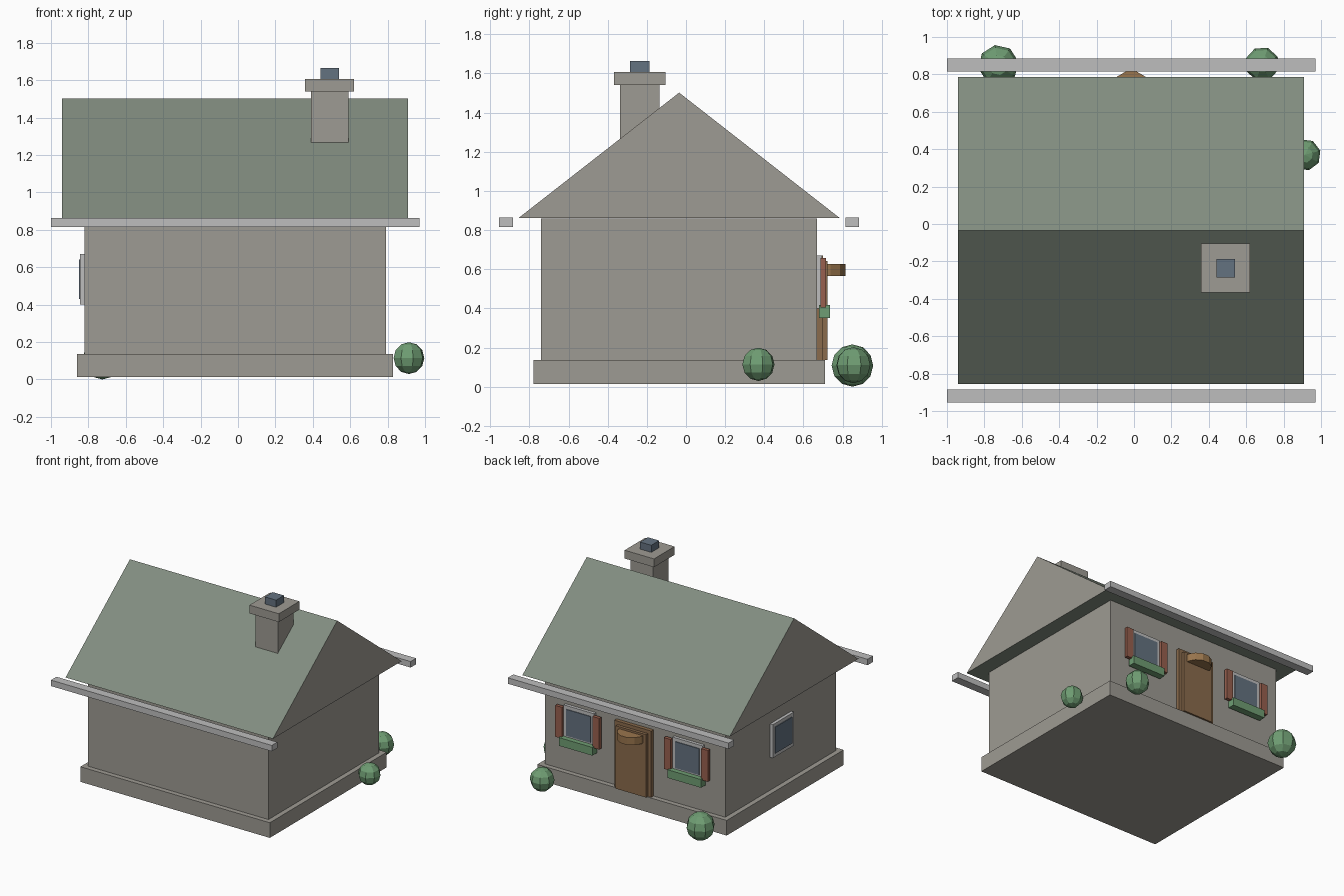
import bpy, math
from mathutils import Matrix

cube = bpy.data.objects.get("Cube")
if cube:
    bpy.data.objects.remove(cube, do_unlink=True)

CX, CY = -0.015, -0.035   # centre of the house


def material(name, hex_code):
    """Flat material from an sRGB hex colour, converted to linear."""
    srgb = [int(hex_code[i:i + 2], 16) / 255 for i in (0, 2, 4)]
    colour = [((c + 0.055) / 1.055) ** 2.4 for c in srgb] + [1]
    mat = bpy.data.materials.new(name)
    mat.use_nodes = True
    mat.diffuse_color = colour
    mat.node_tree.nodes["Principled BSDF"].inputs["Base Color"].default_value = colour
    return mat


STONE = material("warm grey stone", "9E9B93")
ROOF = material("sage roof", "828D80")
TRIM = material("pale grey trim", "BEBEBE")
GLASS = material("slate blue glass", "647280")
DOOR = material("brown wood", "8A6B4C")
AWNING = material("light brown wood", "99754D")
SHUTTER = material("red brown shutter", "98604E")
LEAF = material("leaf green", "6F9D73")


def add(name, verts, faces, *mats):
    mesh = bpy.data.meshes.new(name)
    mesh.from_pydata(verts, [], faces)
    for m in mats:
        mesh.materials.append(m)
    obj = bpy.data.objects.new(name, mesh)
    bpy.context.collection.objects.link(obj)
    return obj


def box(name, xs, ys, zs, mat):
    verts = [(x, y, z) for z in zs for y in ys for x in xs]
    faces = [(0, 2, 3, 1), (4, 5, 7, 6), (0, 1, 5, 4),
             (2, 6, 7, 3), (0, 4, 6, 2), (1, 3, 7, 5)]
    return add(name, verts, faces, mat)


def around(c, half):
    return (c - half, c + half)


# House body
box("foundation", around(CX, 0.845), around(CY, 0.745), (0.013, 0.135), STONE)
box("walls", around(CX, 0.805), around(CY, 0.705), (0.135, 0.86), STONE)

# Gabled roof: sage slopes and underside, stone gable ends
x0, x1 = around(CX, 0.925)
y0, y1 = around(CY, 0.82)
roof = add("roof",
           [(x, y, z) for x in (x0, x1) for y, z in ((y0, 0.862), (y1, 0.862), (CY, 1.502))],
           [(0, 2, 1), (3, 4, 5), (0, 1, 4, 3), (1, 2, 5, 4), (2, 0, 3, 5)], ROOF, STONE)
for face in roof.data.polygons:
    face.material_index = int(len(face.vertices) == 3)

# Eave boards
for side, name in ((-1, "front_eave_board"), (1, "back_eave_board")):
    box(name, around(CX, 0.985), around(CY + side * 0.885, 0.035), (0.815, 0.863), TRIM)

# Chimney
CHX, CHY = 0.49, -0.236
box("chimney_stack", around(CHX, 0.1), around(CHY, 0.1), (1.1, 1.54), STONE)
box("chimney_cap", around(CHX, 0.131), around(CHY, 0.131), (1.54, 1.607), STONE)
box("chimney_pot", around(CHX, 0.05), around(CHY, 0.05), (1.607, 1.664), GLASS)

# Back windows with shutters and flower boxes
WALL = CY + 0.705
for side, label in ((-1, "right"), (1, "left")):
    wx = CX + side * 0.485
    box(label + "_window_frame", around(wx, 0.135), (WALL, WALL + 0.025), (0.4, 0.67), TRIM)
    box(label + "_window_glass", around(wx, 0.108), (WALL, WALL + 0.031), (0.43, 0.642), GLASS)
    box(label + "_flower_box", around(wx, 0.15), (WALL + 0.01, WALL + 0.066), (0.352, 0.418), LEAF)
    for k, tag in ((-1, "right"), (1, "left")):
        box(f"{label}_window_{tag}_shutter", around(wx + k * 0.167, 0.03),
            (WALL + 0.018, WALL + 0.046), (0.405, 0.657), SHUTTER)

# Side window
WX = CX - 0.805
box("side_window_frame", (WX - 0.025, WX), around(CY, 0.135), (0.4, 0.67), TRIM)
box("side_window_glass", (WX - 0.031, WX), around(CY, 0.108), (0.43, 0.642), GLASS)

# Door with rounded awning
box("door_frame", around(CX, 0.165), (WALL, WALL + 0.03), (0.135, 0.67), DOOR)
box("door", around(CX, 0.135), (WALL, WALL + 0.054), (0.135, 0.642), DOOR)
bpy.ops.mesh.primitive_cylinder_add(vertices=12, radius=0.11, depth=0.06,
                                    location=(CX, 0.709, 0.596),
                                    rotation=(0, 0, math.radians(15)))
awning = bpy.context.object
awning.name = "door_awning"
awning.data.materials.append(AWNING)

# Round bushes
for name, r, loc, turn in (("right_bush", 0.108, (-0.725, 0.85, 0.108), 10),
                           ("left_bush", 0.092, (0.685, 0.855, 0.11), 25),
                           ("side_bush", 0.085, (0.914, 0.37, 0.114), 15)):
    bpy.ops.mesh.primitive_uv_sphere_add(segments=8, ring_count=6, radius=r, location=loc,
                                         rotation=(0, 0, math.radians(turn)))
    bush = bpy.context.object
    bush.name = name
    bush.data.materials.append(LEAF)
